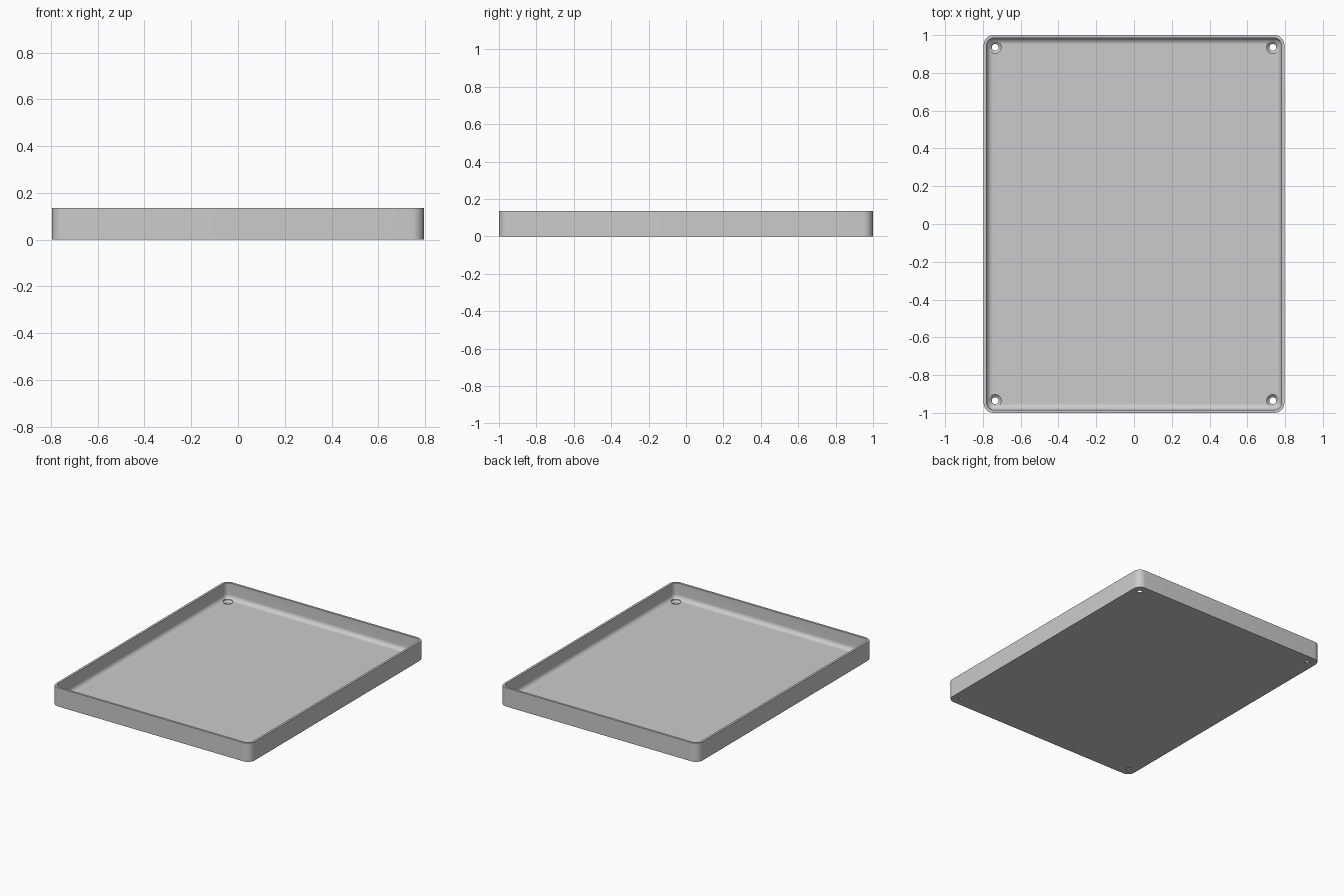
import bpy, bmesh, math

old = bpy.data.objects.get("Cube")
if old:
    bpy.data.objects.remove(old, do_unlink=True)

HALF_X, HALF_Y, HEIGHT = 0.796, 1.0, 0.135
RADIUS, WALL, FLOOR, FILLET = 0.053, 0.016, 0.02, 0.032
HOLE_X, HOLE_Y = 0.735, 0.935
STEPS = 10

grey = bpy.data.materials.new("light grey")
grey.use_nodes = True
colour = (0.6, 0.6, 0.6, 1)
grey.diffuse_color = colour
grey.node_tree.nodes["Principled BSDF"].inputs["Base Color"].default_value = colour


def rounded_ring(bm, inset, z):
    """Rounded rectangle of vertices, pulled in from the outer edge."""
    ring = []
    r = RADIUS - inset
    corners = [(1, 1), (-1, 1), (-1, -1), (1, -1)]
    for i, (sx, sy) in enumerate(corners):
        for k in range(STEPS + 1):
            a = math.pi / 2 * (i + k / STEPS)
            ring.append(bm.verts.new((sx * (HALF_X - RADIUS) + r * math.cos(a),
                                      sy * (HALF_Y - RADIUS) + r * math.sin(a), z)))
    return ring


def make_object(name, bm):
    bmesh.ops.recalc_face_normals(bm, faces=bm.faces)
    mesh = bpy.data.meshes.new(name)
    bm.to_mesh(mesh)
    bm.free()
    mesh.materials.append(grey)
    obj = bpy.data.objects.new(name, mesh)
    bpy.context.collection.objects.link(obj)
    return obj


# Tray: outer wall, rim, inner wall, rounded inside edge and floor
profile = [(0, 0), (0, HEIGHT), (WALL, HEIGHT)]
for k in range(STEPS + 1):
    a = math.pi / 2 * k / STEPS
    profile.append((WALL + FILLET * (1 - math.cos(a)),
                    FLOOR + FILLET * (1 - math.sin(a))))
bm = bmesh.new()
rings = [rounded_ring(bm, inset, z) for inset, z in profile]
for low, high in zip(rings, rings[1:]):
    n = len(low)
    for i in range(n):
        j = (i + 1) % n
        bm.faces.new((low[i], low[j], high[j], high[i]))
bm.faces.new(rings[0])
bm.faces.new(rings[-1])
tray = make_object("tray", bm)

# Countersunk screw holes in the corners
sink = [(0.018, -0.02), (0.018, 0.006), (0.033, FLOOR), (0.033, 0.08)]
bm = bmesh.new()
for sx in (-1, 1):
    for sy in (-1, 1):
        loops = []
        for r, z in sink:
            loops.append([bm.verts.new((sx * HOLE_X + r * math.cos(t * math.pi / 16),
                                        sy * HOLE_Y + r * math.sin(t * math.pi / 16), z))
                          for t in range(32)])
        for low, high in zip(loops, loops[1:]):
            for i in range(32):
                j = (i + 1) % 32
                bm.faces.new((low[i], low[j], high[j], high[i]))
        bm.faces.new(loops[0])
        bm.faces.new(loops[-1])
cutter = make_object("screw_hole_cutter", bm)
cutter.hide_render = True

cut = tray.modifiers.new("screw holes", "BOOLEAN")
cut.operation = "DIFFERENCE"
cut.solver = "EXACT"
cut.object = cutter

# Apply the cut, drop the cutter and smooth the curved faces
bpy.ops.object.select_all(action="DESELECT")
tray.select_set(True)
bpy.context.view_layer.objects.active = tray
bpy.ops.object.modifier_apply(modifier=cut.name)
bpy.data.objects.remove(cutter, do_unlink=True)
bpy.ops.object.shade_smooth_by_angle(angle=math.radians(30))
